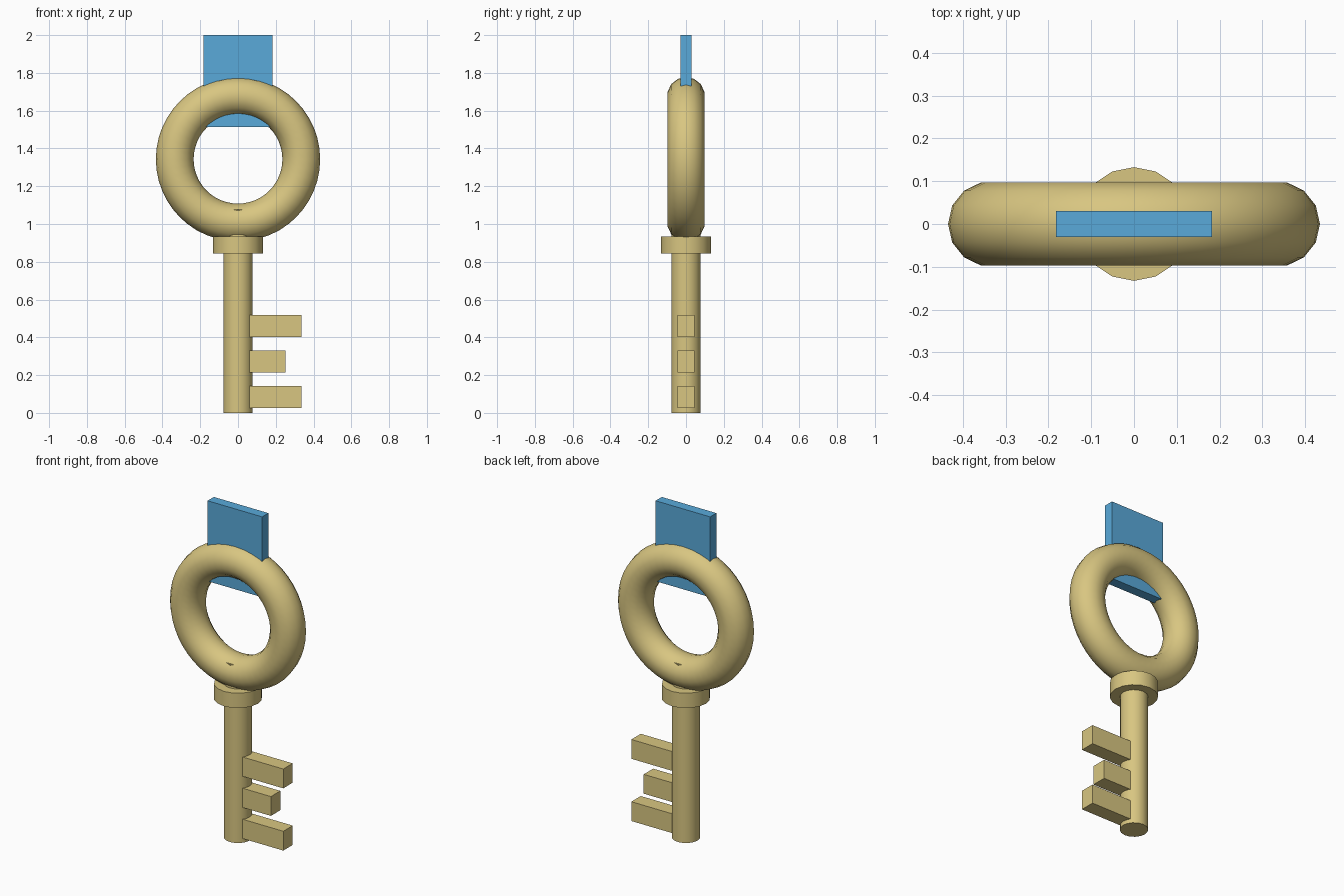
import bpy, bmesh, math
from mathutils import Matrix, Vector

cube = bpy.data.objects.get("Cube")
if cube:
    bpy.data.objects.remove(cube, do_unlink=True)


def material(name, rgb):
    mat = bpy.data.materials.new(name)
    mat.use_nodes = True
    mat.diffuse_color = (*rgb, 1)
    mat.node_tree.nodes["Principled BSDF"].inputs["Base Color"].default_value = (*rgb, 1)
    return mat


brass = material("brass", (0.69, 0.565, 0.22))
blue = material("blue", (0.1, 0.4, 0.7))


def finish(obj, name, mat, smooth=False):
    obj.name = obj.data.name = name
    obj.data.materials.append(mat)
    if smooth:
        bpy.ops.object.select_all(action="DESELECT")
        obj.select_set(True)
        bpy.context.view_layer.objects.active = obj
        bpy.ops.object.shade_smooth_by_angle(angle=math.radians(32))


def box(name, mat, low, high):
    low, high = Vector(low), Vector(high)
    mesh = bpy.data.meshes.new(name)
    bm = bmesh.new()
    place = Matrix.Translation((low + high) / 2) @ Matrix.Diagonal((*(high - low), 1))
    bmesh.ops.create_cube(bm, size=1, matrix=place)
    bm.to_mesh(mesh)
    bm.free()
    obj = bpy.data.objects.new(name, mesh)
    bpy.context.collection.objects.link(obj)
    finish(obj, name, mat)


def cylinder(name, radius, bottom, top):
    bpy.ops.mesh.primitive_cylinder_add(vertices=16, radius=radius, depth=top - bottom,
                                        location=(0, 0, (bottom + top) / 2))
    finish(bpy.context.object, name, brass, smooth=True)


# Ring handle
bpy.ops.mesh.primitive_torus_add(major_segments=48, minor_segments=14,
                                 major_radius=0.335, minor_radius=0.1,
                                 location=(0, 0, 1.343), rotation=(math.pi / 2, 0, 0))
finish(bpy.context.object, "ring_handle", brass, smooth=True)

# Shaft and collar
cylinder("shaft", 0.078, 0, 1.077)
cylinder("collar", 0.133, 0.843, 0.933)

# Teeth on the left side of the shaft
for name, base, reach in (("lower_tooth", 0.025, 0.335),
                          ("middle_tooth", 0.213, 0.252),
                          ("upper_tooth", 0.402, 0.335)):
    box(name, brass, (0.06, -0.045, base), (reach, 0.045, base + 0.117))

# Tag through the top of the ring
box("tag", blue, (-0.183, -0.03, 1.513), (0.183, 0.03, 2))
